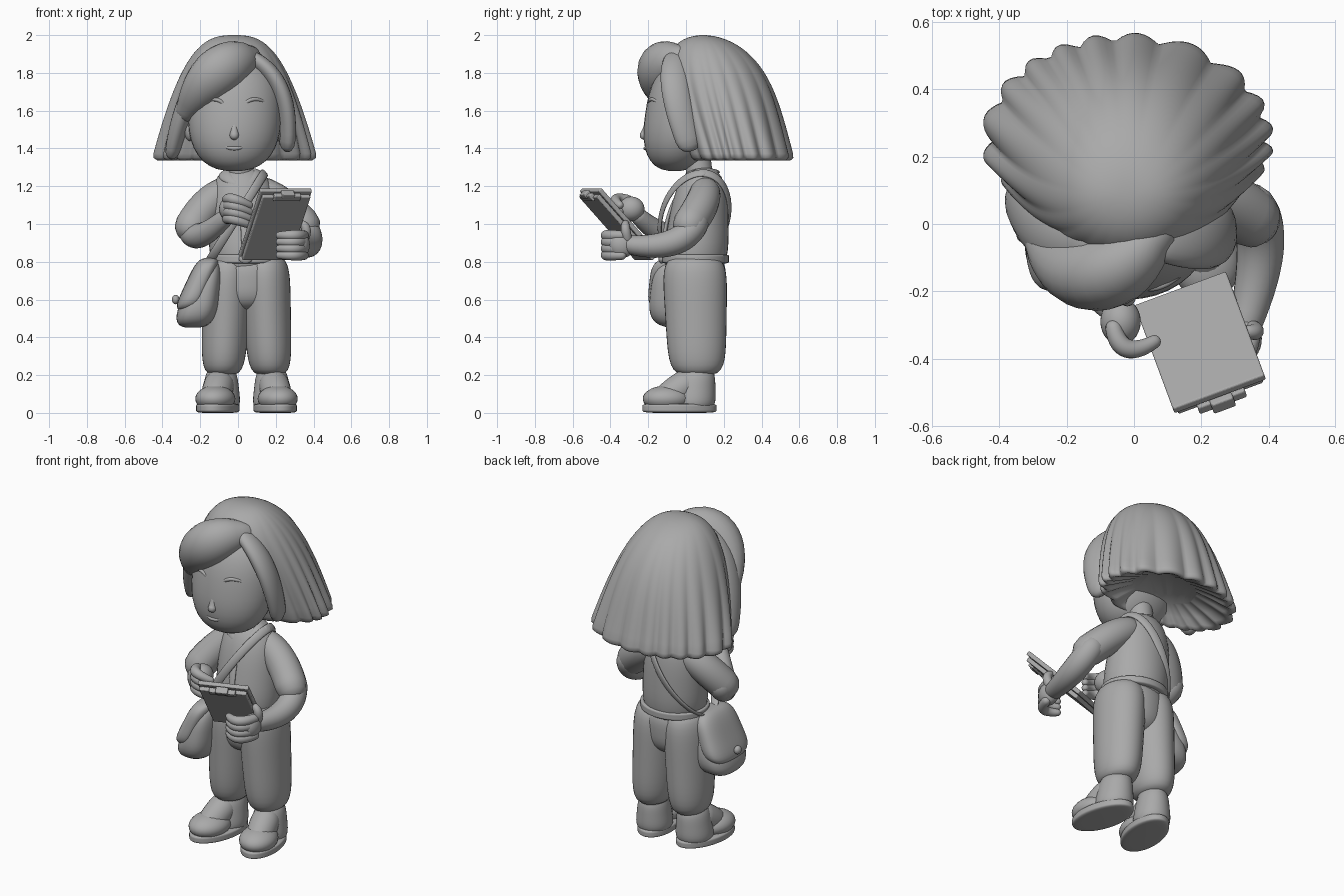
import bpy, bmesh, math
from mathutils import Vector, Matrix

if "Cube" in bpy.data.objects:
    bpy.data.objects.remove(bpy.data.objects["Cube"])

clay = bpy.data.materials.new("clay_grey")
clay.use_nodes = True
grey = (.4, .4, .4, 1)
clay.diffuse_color = grey
clay.node_tree.nodes["Principled BSDF"].inputs["Base Color"].default_value = grey


def finish(name, bm, smooth=True):
    bmesh.ops.recalc_face_normals(bm, faces=bm.faces)
    for face in bm.faces:
        face.smooth = smooth
    mesh = bpy.data.meshes.new(name)
    bm.to_mesh(mesh)
    bm.free()
    mesh.materials.append(clay)
    part = bpy.data.objects.new(name, mesh)
    bpy.context.collection.objects.link(part)
    return part


def skin(name, rings):
    """Join rings of points with quads and close both ends."""
    bm = bmesh.new()
    rows = [[bm.verts.new(point) for point in ring] for ring in rings]
    count = len(rows[0])
    for low, high in zip(rows, rows[1:]):
        for i in range(count):
            j = (i + 1) % count
            bm.faces.new((low[i], low[j], high[j], high[i]))
    bm.faces.new(rows[0])
    bm.faces.new(rows[-1])
    return finish(name, bm)


def circle(count):
    return [math.tau * i / count for i in range(count)]


def pill(name, bottom, top, low_size, high_size, edge=4, square=1):
    """Tapered column with rounded ends; a higher edge makes the ends flatter."""
    def soften(value):
        return math.copysign(abs(value) ** square, value)
    steps, rings = 18, []
    for i in range(steps + 1):
        t = .5 - .5 * math.cos(.1 + (math.pi - .2) * i / steps)
        centre = Vector(bottom).lerp(Vector(top), t)
        size = Vector(low_size).lerp(Vector(high_size), t)
        size *= (1 - abs(2 * t - 1) ** edge) ** (1 / edge)
        rings.append([centre + Vector((size.x * soften(math.cos(a)), size.y * soften(math.sin(a)), 0))
                      for a in circle(36)])
    return skin(name, rings)


def sweep(name, points, radii, out, flat=1):
    """Round-ended tube along points; flat squashes it along the out direction."""
    out, rings = Vector(out), []
    for i, point in enumerate(points):
        ahead = points[min(i + 1, len(points) - 1)] - points[max(i - 1, 0)]
        ahead.normalize()
        out = (out - ahead * out.dot(ahead)).normalized()
        across = ahead.cross(out)
        caps = [0]
        if i == 0:
            caps = [-.95, -.8, -.5, 0]
        elif i == len(points) - 1:
            caps = [0, .5, .8, .95]
        for cap in caps:
            reach = radii[i] * math.sqrt(1 - cap * cap)
            rings.append([point + ahead * radii[i] * cap + across * reach * math.cos(a)
                          + out * reach * flat * math.sin(a) for a in circle(20)])
    return skin(name, rings)


def bend(name, start, middle, end, radii, out=(0, -1, 0), flat=1):
    """Tube on a smooth arc through three points and three radii."""
    def through(a, b, c, t):
        return a * (1 - t) * (1 - 2 * t) + b * 4 * t * (1 - t) + c * t * (2 * t - 1)
    spots = [i / 14 for i in range(15)]
    points = [through(Vector(start), Vector(middle), Vector(end), t) for t in spots]
    return sweep(name, points, [through(*radii, t) for t in spots], out, flat)


def ball(name, place, size):
    bm = bmesh.new()
    bmesh.ops.create_uvsphere(bm, u_segments=28, v_segments=18, radius=1)
    part = finish(name, bm)
    part.location, part.scale = place, size
    return part


# Head, neck and face
pill("head", (-.02, -.06, 1.28), (-.015, .04, 1.9), (.245, .2), (.25, .21), edge=2.5)
pill("neck", (.02, .09, 1.1), (0, .05, 1.45), (.07, .07), (.07, .07))
bend("nose", (-.02, -.2, 1.55), (-.02, -.21, 1.5), (-.02, -.22, 1.47), (.015, .02, .025))
bend("mouth", (-.09, -.19, 1.42), (-.02, -.215, 1.4), (.05, -.19, 1.42), (.006, .01, .006))
for side in (-1, 1):
    def face(offset, y, z):
        return (-.02 + side * offset, y, z)
    bend("brow", face(.06, -.19, 1.64), face(.11, -.18, 1.66), face(.17, -.14, 1.64), (.01, .01, .007))
    bend("eyelid", face(.06, -.19, 1.57), face(.11, -.18, 1.59), face(.17, -.14, 1.57), (.007, .01, .007))
    ball("ear", face(.235, .01, 1.5), (.03, .04, .06))

# Bobbed hair: full crown, rolled hem, and ridges that fade towards the top
LOCKS = 20
rings = []
levels = [(.14, .5), (.07, .72), (.02, .85), (-.005, .93), (.015, .985)]
levels += [(math.sin(.05 + 1.48 * i / 20), 1) for i in range(21)]
for t, inset in levels:
    ring = []
    for a in circle(LOCKS * 8):
        ridge = abs(math.sin(LOCKS / 2 * (a + .1 * math.sin(3 * a)))) - .6
        grow = inset * (1 + .09 * (1 - t) ** 1.3 * ridge)
        width = .43 * (1 - t) ** .36
        round_off = math.sqrt(1 - abs(t) ** 4)
        depth = (.315 if math.sin(a) > 0 else .23 + .07 * t) * round_off
        ring.append(Vector((-.02 + width * grow * math.cos(a),
                            .25 - .16 * t + depth * grow * math.sin(a), 1.34 + .66 * t)))
    rings.append(ring)
skin("bobbed_hair", rings)
bend("swept_fringe", (.05, -.04, 1.87), (-.11, -.14, 1.8), (-.27, -.05, 1.6), (.08, .13, .06), flat=.9)
bend("left_front_lock", (.1, -.05, 1.86), (.225, -.05, 1.7), (.26, .01, 1.45), (.07, .08, .07), (1, 0, 0), .6)
bend("right_front_lock", (-.15, -.05, 1.83), (-.26, -.02, 1.66), (-.34, .07, 1.41), (.08, .09, .07), (-1, 0, 0), .6)

# Shirt with collar and placket
pill("shirt", (.04, .04, .7), (.02, .09, 1.3), (.2, .19), (.17, .13), edge=3)
bend("shirt_placket", (.02, -.01, 1.2), (.03, -.09, 1.05), (.04, -.12, .85), (.02, .02, .02), flat=.5)
for side in (-1, 1):
    bend("collar", (.02, .16, 1.28), (.02 + side * .09, .06, 1.27), (.02 + side * .04, -.02, 1.22),
         (.02, .035, .02), (0, .5, 1), .4)

# Sleeves, arms and hands
bend("right_sleeve", (-.07, .09, 1.17), (-.16, .06, 1.1), (-.245, -.01, .99), (.08, .09, .09))
bend("left_sleeve", (.13, .1, 1.17), (.235, .08, 1.1), (.345, .02, 1), (.08, .09, .09))
bend("right_forearm", (-.25, .02, .99), (-.2, -.09, .94), (-.06, -.25, 1.04), (.07, .065, .045), (1, 0, 0))
bend("left_forearm", (.35, .05, 1), (.375, -.08, .9), (.33, -.3, .89), (.07, .07, .05), (1, 0, 0))
ball("right_palm", (-.04, -.29, 1.08), (.06, .07, .065))
ball("left_palm", (.33, -.34, .89), (.05, .07, .07))
for i in range(4):
    drop = i * .035
    bend("right_finger", (-.06, -.31, 1.13 - drop), (-.02, -.37, 1.13 - drop), (.06, -.35, 1.1 - drop),
         (.025, .028, .02), (0, 0, 1))
    bend("left_finger", (.35, -.34, .94 - drop), (.3, -.42, .94 - drop), (.22, -.4, .94 - drop),
         (.025, .028, .02), (0, 0, 1))
bend("left_thumb", (.35, -.31, .92), (.36, -.32, .97), (.34, -.32, 1), (.025, .025, .02), (1, 0, 0))

# Clipboard, tilted towards the face
along = Vector((.27, .1, 0)).normalized()
rise = Vector((.14, -.31, .36))
rise = (rise - along * rise.dot(along)).normalized()
tilt = Matrix((along, rise, along.cross(rise))).transposed().to_4x4()


def plate(name, slide, lift, size):
    bm = bmesh.new()
    bmesh.ops.create_cube(bm, size=1)
    bmesh.ops.scale(bm, vec=size, verts=bm.verts)
    part = finish(name, bm, smooth=False)
    part.matrix_world = Matrix.Translation((.2, -.36, 1)) @ tilt @ Matrix.Translation((0, slide, lift))
    rounding = part.modifiers.new("rounding", "BEVEL")
    rounding.width, rounding.segments = .006, 3


plate("clipboard_back", 0, -.012, (.29, .48, .025))
plate("paper_stack", -.01, .015, (.27, .46, .025))
plate("clip_bar", .22, .025, (.15, .04, .03))
plate("clip_tab", .24, .025, (.07, .03, .04))

# Trousers, belt and laced shoes
pill("trouser_seat", (.05, .045, .54), (.05, .05, .85), (.18, .155), (.2, .168), edge=3)
pill("belt", (.04, .05, .79), (.04, .05, .84), (.2, .178), (.2, .178), edge=8)
ball("belt_buckle", (.04, -.13, .815), (.035, .015, .025))
for side, label in ((-1, "right"), (1, "left")):
    leg = .045 + side * .125
    pill(label + "_trouser_leg", (leg, .06, .2), (leg - side * .03, .045, .83), (.115, .15), (.135, .175), edge=5)
    pill(label + "_ankle", (leg, .06, .1), (leg, .06, .3), (.075, .09), (.07, .09))
    shoe = [pill(label + "_sole", (0, -.035, 0), (0, -.035, .05), (.11, .2), (.11, .2), edge=6),
            ball(label + "_toe", (0, -.1, .075), (.105, .13, .07)),
            pill(label + "_heel", (0, .04, .01), (0, .06, .24), (.11, .12), (.08, .095)),
            bend(label + "_tongue", (0, -.12, .07), (0, -.06, .11), (0, 0, .15), (.07, .08, .08))]
    for i in range(3):
        y, z = -.12 + i * .035, .145 + i * .022
        shoe.append(bend(label + "_lace", (-.06, y + .03, z - .04), (0, y, z), (.06, y + .03, z - .04),
                         (.01, .012, .01)))
    for part in shoe:
        part.location.x += .045 + side * .145
        part.rotation_euler.z = side * .2
        if part.name.endswith("_toe"):
            part.location.x += side * .02

# Shoulder bag with flap, clasp and strap
pill("bag_body", (-.24, -.03, .45), (-.14, -.03, .81), (.125, .18), (.065, .14), edge=3, square=.75)
pill("bag_flap", (-.27, -.03, .54), (-.15, -.03, .82), (.075, .18), (.065, .15), square=.75)
ball("bag_clasp", (-.33, -.03, .6), (.02, .025, .025))
hub, reach, girth = Vector((-.01, .045, 1.03)), Vector((.15, .04, .24)), Vector((0, .18, 0))
strap = [hub + reach * math.cos(a) - girth * math.sin(a) for a in circle(48)]
sweep("bag_strap", strap + strap[:1], [.024] * 49, (1, 0, 1), .4)
